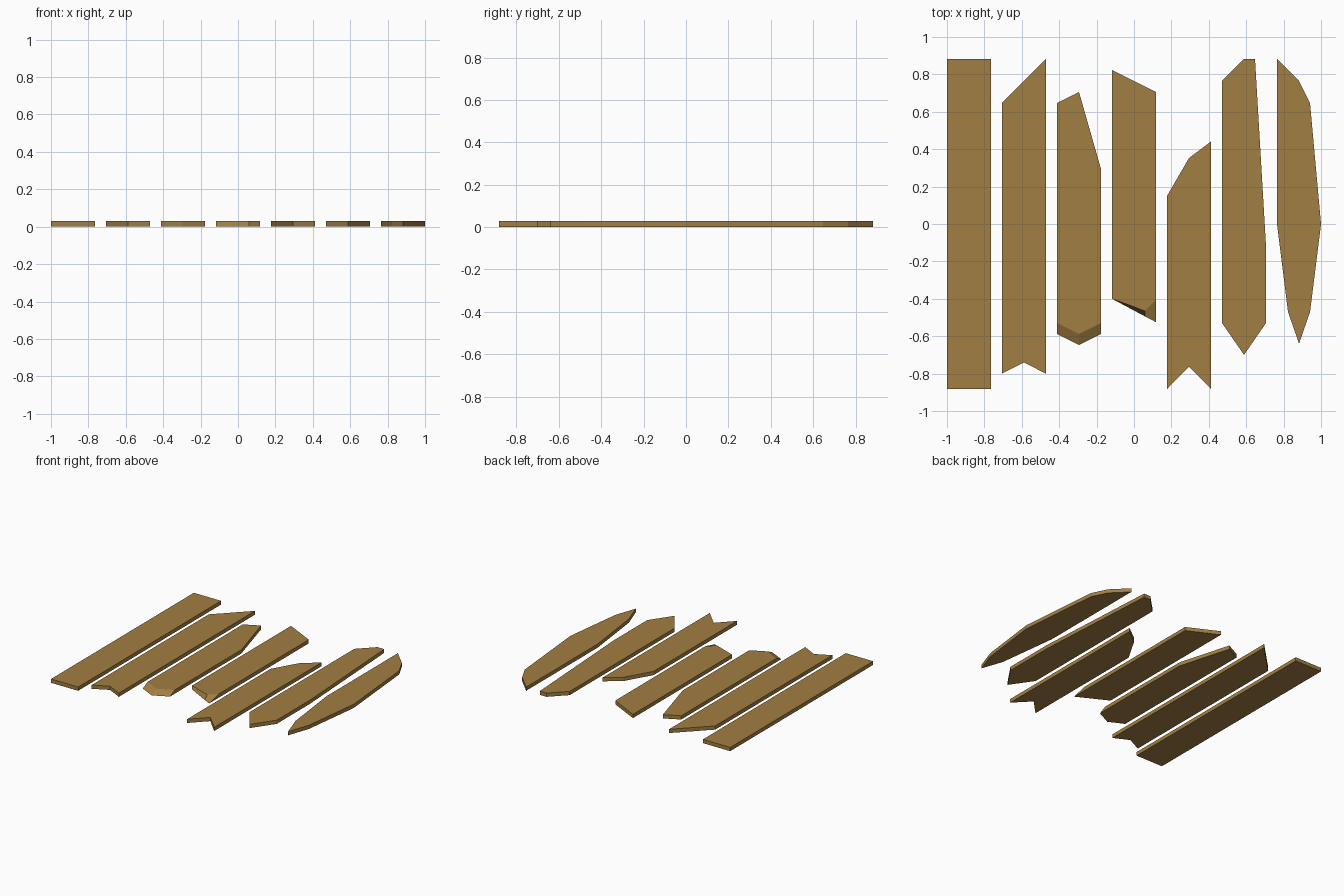
import bpy, bmesh

if "Cube" in bpy.data.objects:
    bpy.data.objects.remove(bpy.data.objects["Cube"])

U = 1 / 17            # layout unit: planks are 4 wide with gaps of 1
WIDTH, PITCH, THICK = 4 * U, 5 * U, U / 2

wood = bpy.data.materials.new("wood")
wood.diffuse_color = (0.36, 0.21, 0.055, 1)
wood.use_nodes = True
wood.node_tree.nodes["Principled BSDF"].inputs["Base Color"].default_value = wood.diffuse_color


def plank(name, index, outline, top_shift=None):
    """Extrude an outline (x from the plank's left edge, y); top_shift moves chosen top corners in y."""
    top_shift = top_shift or {}
    x0 = -1 + index * PITCH
    bm = bmesh.new()
    low = [bm.verts.new((x0 + x, y, 0)) for x, y in outline]
    high = [bm.verts.new((x0 + x, y + top_shift.get(i, 0), THICK))
            for i, (x, y) in enumerate(outline)]
    bm.faces.new(low)
    bm.faces.new(high)
    n = len(outline)
    for i in range(n):
        j = (i + 1) % n
        bm.faces.new((low[i], low[j], high[j], high[i]))
    bmesh.ops.recalc_face_normals(bm, faces=bm.faces)
    mesh = bpy.data.meshes.new(name)
    bm.to_mesh(mesh)
    bm.free()
    mesh.materials.append(wood)
    bpy.context.collection.objects.link(bpy.data.objects.new(name, mesh))


W, H, Q = WIDTH, WIDTH / 2, WIDTH / 4
END = 15 * U

# Whole plank
plank("whole_plank", 0, [(0, -END), (W, -END), (W, END), (0, END)])

# Slanted top, shallow notch below
plank("slanted_plank", 1, [(0, -0.8), (H, -0.741), (W, -0.8), (W, END), (0, 11 * U)])

# Broken plank with a bevelled point at the front
plank("bevelled_plank", 2,
      [(0, -10 * U), (H, -11 * U), (W, -10 * U), (W, 5 * U), (H, 12 * U), (0, 11 * U)],
      {0: U, 1: U, 2: U})

# Short plank with a splintered front corner
plank("splintered_plank", 3,
      [(0, -0.4), (3 * Q, -0.494), (W, -0.525), (W, 12 * U), (0, 14 * U)],
      {1: 0.029, 2: 0.12})

# Deep notch below, stepped slant above
plank("notched_plank", 4,
      [(0, -END), (H, -0.762), (W, -END), (W, 0.441), (H, 6 * U), (0, 0.15)])

# Pointed front, tapered right edge
plank("pointed_plank", 5,
      [(0, -9 * U), (H, -0.7), (W, -9 * U), (W, -2 * U), (3 * Q, END), (H, END), (0, 13 * U)])

# Narrow splinter
plank("splinter_plank", 6,
      [(0, 0), (Q, -8 * U), (H, -0.64), (3 * Q, -8 * U), (W, 0),
       (3 * Q, 11 * U), (H, 13 * U), (0, END)])
